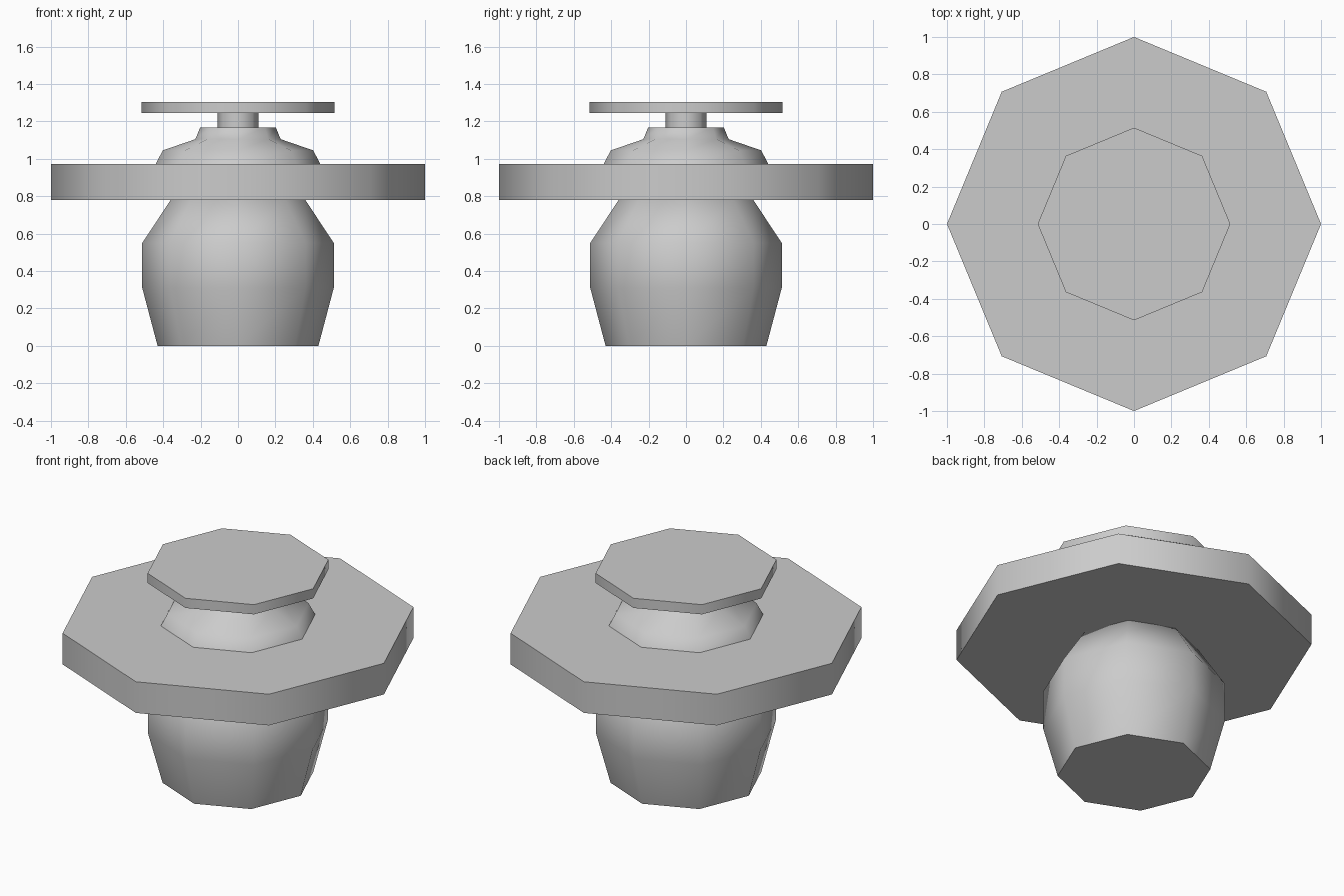
import bpy, bmesh
from math import cos, sin, pi, radians

if "Cube" in bpy.data.objects:
    bpy.data.objects.remove(bpy.data.objects["Cube"])

SIDES = 8


def lathe(name, profile):
    """Revolve (radius, z) points, bottom to top, into a capped octagonal solid."""
    bm = bmesh.new()
    rings = [[bm.verts.new((r * cos(2 * pi * i / SIDES), r * sin(2 * pi * i / SIDES), z))
              for i in range(SIDES)] for r, z in profile]
    for low, high in zip(rings, rings[1:]):
        for i in range(SIDES):
            j = (i + 1) % SIDES
            bm.faces.new((low[i], low[j], high[j], high[i]))
    bm.faces.new(rings[0][::-1])
    bm.faces.new(rings[-1])
    mesh = bpy.data.meshes.new(name)
    bm.to_mesh(mesh)
    bm.free()
    obj = bpy.data.objects.new(name, mesh)
    bpy.context.collection.objects.link(obj)
    bpy.ops.object.select_all(action='DESELECT')
    obj.select_set(True)
    bpy.context.view_layer.objects.active = obj
    bpy.ops.object.shade_smooth_by_angle(angle=radians(60))
    return obj


# Rounded lower body
lathe("body", [(0.43, 0), (0.512, 0.31), (0.512, 0.55), (0.36, 0.78)])
# Wide flat collar
lathe("collar", [(1.0, 0.78), (1.0, 0.973)])
# Stepped dome above the collar
lathe("shoulder", [(0.44, 0.973), (0.402, 1.045), (0.228, 1.105), (0.202, 1.168)])
# Thin stem carrying the top plate
lathe("stem", [(0.11, 1.168), (0.11, 1.245)])
lathe("top_plate", [(0.515, 1.245), (0.515, 1.305)])
